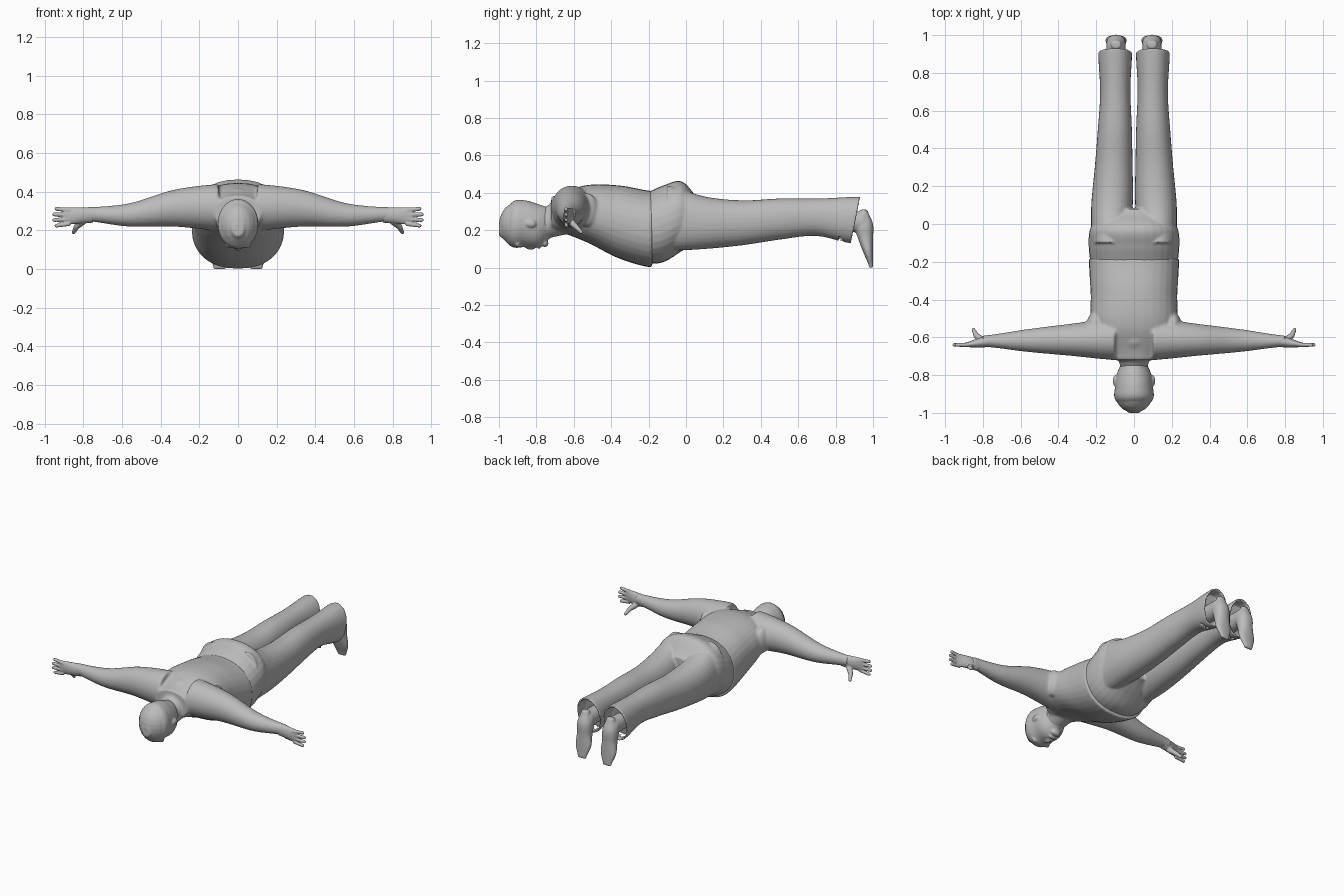
import bpy, bmesh, math
from mathutils import Vector, Matrix

cube = bpy.data.objects.get("Cube")
if cube:
    bpy.data.objects.remove(cube)

grey = bpy.data.materials.new("plain grey")
grey.use_nodes = True
COLOUR = (0.5, 0.5, 0.5, 1)
grey.diffuse_color = COLOUR
grey.node_tree.nodes["Principled BSDF"].inputs["Base Color"].default_value = COLOUR

SIDES = {"left": 1, "right": -1}
STEPS = 24
SEGMENTS = 32


def curve(values, t):
    """Smooth curve through evenly spaced values, with t running from start to end."""
    last = len(values) - 1
    index = min(int(t * last), max(last - 1, 0))
    f = t * last - index
    before, a, b, after = [values[min(max(index + k, 0), last)] for k in (-1, 0, 1, 2)]
    slope_a, slope_b = (b - before) / 2, (after - a) / 2
    ease = f * f * (3 - 2 * f)
    return (a + (b - a) * ease
            + slope_a * f * (1 - f) ** 2 - slope_b * f * f * (1 - f))


def signed_power(value, power):
    return math.copysign(abs(value) ** power, value)


def loft(bm, axis, start, end, half, low, high, centre=(0,), side=1,
         power=1, slant=0, recess=0):
    """Skin oval rings along an axis; each profile is evenly spaced."""
    rings = []
    for step in range(STEPS + 1):
        t = step / STEPS
        rings.append((start + (end - start) * t, slant * t ** 4,
                      curve(centre, t), curve(half, t), curve(low, t), curve(high, t)))
    if recess:
        # Hollow out the end, leaving a thin hem
        position, lean, middle, width, bottom, top = rings[-1]
        hem = width / 7
        for depth in (0, recess):
            rings.append((position - depth, lean, middle, width - hem, bottom + hem, top - hem))
    loops = []
    for position, lean, middle, width, bottom, top in rings:
        loop = []
        for k in range(SEGMENTS):
            angle = math.tau * k / SEGMENTS
            across = signed_power(math.cos(angle), power)
            up = signed_power(math.sin(angle), power)
            along = position + lean * up
            p = middle + width * across
            q = (bottom + top) / 2 + (top - bottom) / 2 * up
            x, y, z = {"X": (along, p, q), "Y": (p, along, q), "Z": (p, q, along)}[axis]
            loop.append(bm.verts.new((x * side, y, z)))
        loops.append(loop)
    for a, b in zip(loops, loops[1:]):
        for k in range(SEGMENTS):
            n = (k + 1) % SEGMENTS
            bm.faces.new((a[k], a[n], b[n], b[k]))
    bm.faces.new(loops[0][::-1])
    bm.faces.new(loops[-1])


def ball(bm, centre, size):
    matrix = Matrix.Translation(centre) @ Matrix.Diagonal((*size, 1))
    bmesh.ops.create_uvsphere(bm, u_segments=20, v_segments=12, radius=1, matrix=matrix)


def digit(bm, root, tip, thick, thin):
    """Tapered finger joint with a round tip."""
    root, tip = Vector(root), Vector(tip)
    line = tip - root
    turn = line.to_track_quat("Z", "Y").to_matrix().to_4x4()
    bmesh.ops.create_cone(bm, cap_ends=True, segments=12, radius1=thick, radius2=thin,
                          depth=line.length,
                          matrix=Matrix.Translation((root + tip) / 2) @ turn)
    ball(bm, tip, (thin, thin, thin))


def finish(bm, name, voxel, smooth):
    """Fuse the overlapping forms into one smooth surface."""
    bmesh.ops.recalc_face_normals(bm, faces=bm.faces)
    mesh = bpy.data.meshes.new(name)
    bm.to_mesh(mesh)
    bm.free()
    mesh.materials.append(grey)
    mesh.shade_smooth()
    part = bpy.data.objects.new(name, mesh)
    bpy.context.collection.objects.link(part)
    fuse = part.modifiers.new("fuse", "REMESH")
    fuse.mode = "VOXEL"
    fuse.voxel_size = voxel
    fuse.use_smooth_shade = True
    relax = part.modifiers.new("relax", "SMOOTH")
    relax.factor = 0.5
    relax.iterations = smooth


# Torso, neck and arms
bm = bmesh.new()
loft(bm, "Y", start=-0.72, end=-0.18, power=0.9,
     half=(0.12, 0.22, 0.23, 0.24), low=(0.2, 0.14, 0.05, 0), high=(0.38, 0.44, 0.44, 0.41))
loft(bm, "Y", start=-0.78, end=-0.62,
     half=(0.07, 0.1), low=(0.15, 0.18), high=(0.31, 0.42))
for side in SIDES.values():
    loft(bm, "X", start=0.1, end=0.8, side=side, centre=(-0.61, -0.62),
         half=(0.11, 0.085, 0.06, 0.03), low=(0.2, 0.22, 0.22, 0.25),
         high=(0.44, 0.41, 0.34, 0.32))
    # Fold at the armpit
    ball(bm, (side * 0.21, -0.53, 0.31), (0.04, 0.06, 0.09))
finish(bm, "torso_and_arms", voxel=0.008, smooth=8)

# Hands with four fanned fingers and a thumb
for label, side in SIDES.items():
    bm = bmesh.new()
    loft(bm, "X", start=0.75, end=0.9, side=side, centre=(-0.62, -0.64),
         half=(0.03, 0.025, 0.01), low=(0.24, 0.23), high=(0.32,))
    for finger in range(4):
        reach = 0.957 - 0.006 * abs(2 * finger - 3)
        digit(bm, (side * 0.87, -0.64, 0.235 + 0.023 * finger),
              (side * reach, -0.64, 0.225 + 0.029 * finger), thick=0.012, thin=0.01)
    knuckle = (side * 0.835, -0.59, 0.22)
    digit(bm, (side * 0.8, -0.62, 0.25), knuckle, thick=0.02, thin=0.015)
    digit(bm, knuckle, (side * 0.85, -0.56, 0.19), thick=0.015, thin=0.01)
    finish(bm, label + "_hand", voxel=0.004, smooth=3)

# Head with the face turned down
bm = bmesh.new()
loft(bm, "Y", start=-1, end=-0.72, half=(0.03, 0.1, 0.1, 0.09, 0.06),
     low=(0.17, 0.11, 0.11, 0.11, 0.16), high=(0.24, 0.35, 0.36, 0.34, 0.32))
crown, nose, lips, chin = -0.9, -0.83, -0.785, -0.755
ball(bm, (0, crown, 0.23), (0.1, 0.1, 0.12))
ball(bm, (0, nose, 0.115), (0.018, 0.03, 0.02))
ball(bm, (0, lips, 0.113), (0.03, 0.01, 0.012))
ball(bm, (0, chin, 0.13), (0.035, 0.02, 0.02))
for side in SIDES.values():
    brow, ear = side * 0.04, side * 0.1
    ball(bm, (brow, crown, 0.125), (0.03, 0.013, 0.016))
    ball(bm, (ear, nose, 0.235), (0.012, 0.03, 0.02))
finish(bm, "head", voxel=0.006, smooth=4)

# Trousers: seat and two legs with open slanted cuffs
bm = bmesh.new()
loft(bm, "Y", start=-0.22, end=0.08, power=0.9, half=(0.23, 0.24, 0.23, 0.16),
     low=(0.02, 0.03, 0.09, 0.15), high=(0.4, 0.44, 0.46, 0.36))
for side in SIDES.values():
    loft(bm, "Y", start=-0.1, end=0.907, side=side, power=0.93, slant=0.024, recess=0.07,
         centre=(0.125, 0.11, 0.1, 0.1), half=(0.1, 0.11, 0.1, 0.09, 0.08, 0.09),
         low=(0.09, 0.1, 0.12, 0.15, 0.17, 0.13),
         high=(0.44, 0.38, 0.36, 0.37, 0.37, 0.38))
finish(bm, "trousers", voxel=0.006, smooth=4)

# Feet: toes hang down, soles face backwards
for label, side in SIDES.items():
    bm = bmesh.new()
    ankle = dict(side=side, centre=(0.095,))
    loft(bm, "Y", start=0.8, end=0.95, half=(0.05,), low=(0.19,), high=(0.3,), **ankle)
    loft(bm, "Z", start=0, end=0.31, power=0.9, half=(0.03, 0.055, 0.05, 0.05, 0.025),
         low=(0.98, 0.95, 0.92, 0.9, 0.93), high=(1, 1, 1, 1, 0.97), **ankle)
    finish(bm, label + "_foot", voxel=0.006, smooth=3)
